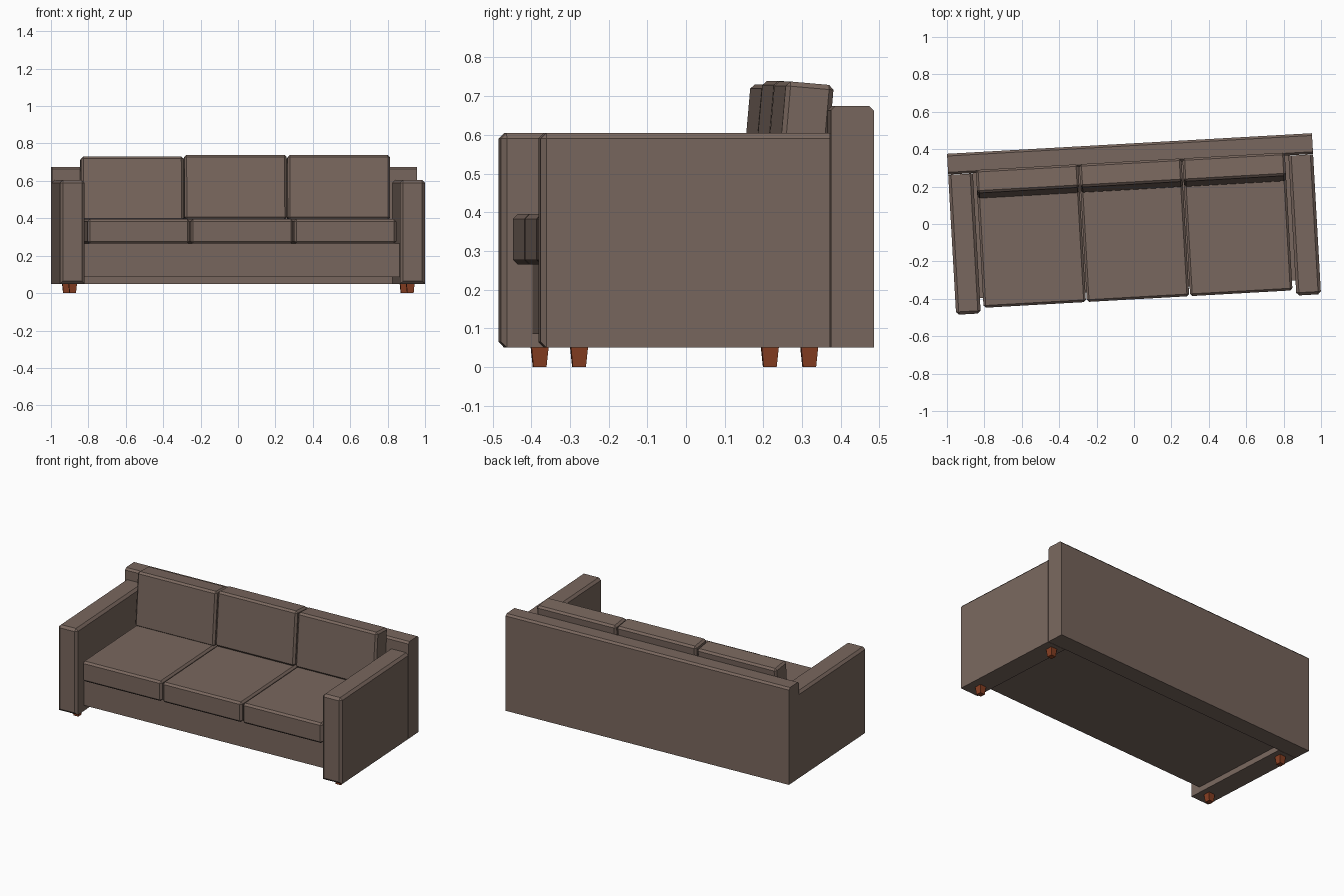
import bpy, bmesh, math
from mathutils import Matrix, Vector

if "Cube" in bpy.data.objects:
    bpy.data.objects.remove(bpy.data.objects["Cube"])

TURN = Matrix.Rotation(math.radians(3.23), 4, 'Z')   # whole sofa sits slightly turned


def material(name, rgb):
    m = bpy.data.materials.new(name)
    m.diffuse_color = (*rgb, 1)
    m.use_nodes = True
    m.node_tree.nodes["Principled BSDF"].inputs["Base Color"].default_value = m.diffuse_color
    return m


fabric = material("taupe fabric", (0.191, 0.136, 0.112))
wood = material("red brown wood", (0.245, 0.050, 0.016))


def box(name, lo, hi, mat, bevel=0.0, pick=None, taper=1.0, local=None):
    """Box from lo to hi; bevels the edges chosen by pick, tapers the bottom."""
    lo, hi = Vector(lo), Vector(hi)
    mid, size = (lo + hi) / 2, hi - lo
    bm = bmesh.new()
    bmesh.ops.create_cube(bm, size=1)
    if bevel or taper != 1:
        for v in bm.verts:
            if v.co.z < 0:
                v.co.x *= taper
                v.co.y *= taper
    edges = [e for e in bm.edges
             if pick is None or pick((e.verts[0].co + e.verts[1].co) / 2)]
    for v in bm.verts:
        v.co = Vector(v.co[i] * size[i] for i in range(3))
    if bevel:
        bmesh.ops.bevel(bm, geom=edges, offset=bevel, segments=1,
                        affect='EDGES', profile=0.5)
    me = bpy.data.meshes.new(name)
    bm.to_mesh(me)
    bm.free()
    me.materials.append(mat)
    ob = bpy.data.objects.new(name, me)
    bpy.context.collection.objects.link(ob)
    ob.matrix_world = TURN @ Matrix.Translation(mid) @ (local or Matrix())
    return ob


# Back panel (only its long top edges are chamfered) and raised base
box("back_panel", (-0.977, 0.32, 0.05), (0.977, 0.431, 0.675), fabric, 0.012,
    lambda c: c.z > 0.4 and abs(c.x) < 0.1)
box("base", (-0.845, -0.35, 0.085), (0.845, 0.32, 0.265), fabric)

# Arms and tapered feet, one set per side
for side, s in (("left", -1), ("right", 1)):
    x0, x1 = sorted((s * 0.845, s * 0.977))
    box(side + "_arm", (x0, -0.431, 0.05), (x1, 0.318, 0.605), fabric, 0.015,
        lambda c: c.y < -0.4 or (c.z > 0.4 and c.y < 0.4))
    for place, y in (("front", -0.328), ("back", 0.268)):
        x = s * 0.904
        box(f"{side}_{place}_foot", (x - 0.022, y - 0.022, 0),
            (x + 0.022, y + 0.022, 0.05), wood, taper=0.77)

# Seat cushions and leaning back cushions
lean = Matrix.Rotation(math.radians(-5), 4, 'X')
for i, (name, dz) in enumerate((("left", -0.007), ("middle", 0.002), ("right", 0.0))):
    x0 = -0.828 + i * 0.553
    x1 = x0 + 0.548
    box(name + "_seat_cushion", (x0, -0.402, 0.265), (x1, 0.30, 0.395), fabric, 0.012)
    box(name + "_back_cushion", (x0, 0.198, 0.388 + dz), (x1, 0.322, 0.734 + dz),
        fabric, 0.012, local=lean)
